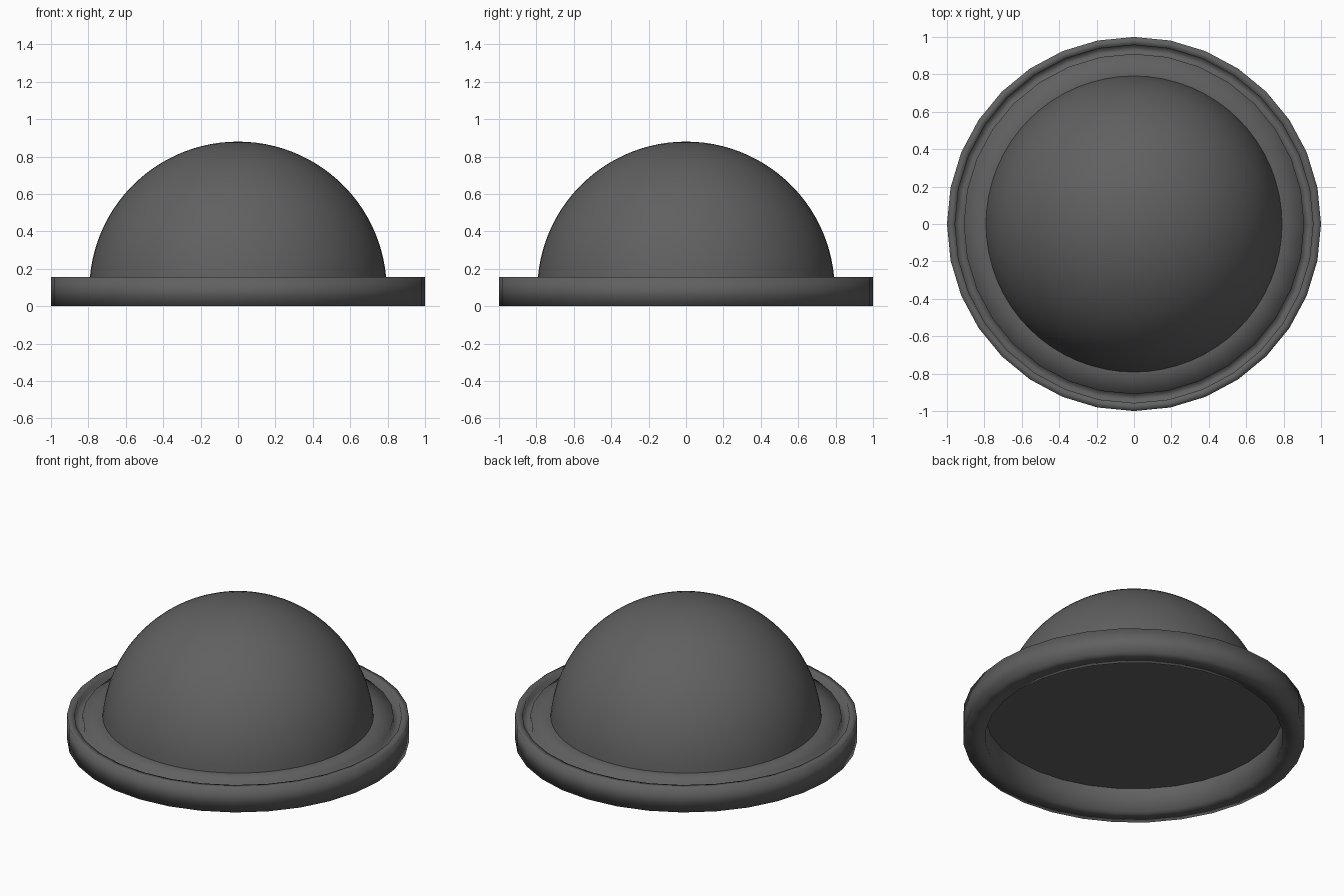
import bpy, bmesh, math

if "Cube" in bpy.data.objects:
    bpy.data.objects.remove(bpy.data.objects["Cube"])

# Dark grey finish shared by all parts
dark = bpy.data.materials.new("dark_grey")
dark.diffuse_color = (0.118, 0.118, 0.118, 1)
dark.use_nodes = True
dark.node_tree.nodes["Principled BSDF"].inputs["Base Color"].default_value = dark.diffuse_color


def lathe(name, profile, sides):
    """Spin an (r, z) profile round the z axis into a smooth-shaded object."""
    bm = bmesh.new()
    rings = []
    for r, z in profile:
        if r < 1e-6:
            rings.append([bm.verts.new((0, 0, z))] * sides)
        else:
            rings.append([bm.verts.new((r * math.cos(2 * math.pi * i / sides),
                                        r * math.sin(2 * math.pi * i / sides), z))
                          for i in range(sides)])
    for a, b in zip(rings, rings[1:]):
        for i in range(sides):
            j = (i + 1) % sides
            quad = [a[i], a[j], b[j], b[i]]
            bm.faces.new(list(dict.fromkeys(quad)))
    for f in bm.faces:
        f.smooth = True
    mesh = bpy.data.meshes.new(name)
    bm.to_mesh(mesh)
    bm.free()
    mesh.materials.append(dark)
    obj = bpy.data.objects.new(name, mesh)
    bpy.context.collection.objects.link(obj)
    return obj


SIDES = 32
PLATE_Z, TOP_Z = 0.153, 0.157

# Base ring: inner wall, foot, outer wall, rim, groove, inner shelf
lathe("base_ring", [(0.87, PLATE_Z), (0.87, 0), (1, 0), (1, TOP_Z), (0.957, TOP_Z),
                    (0.957, 0.12), (0.91, 0.12), (0.91, TOP_Z), (0.785, TOP_Z)], SIDES)

# Flat underside recessed inside the ring
lathe("base_plate", [(0, PLATE_Z), (0.87, PLATE_Z)], SIDES)

# Dome: spherical cap rising from the shelf
R, C, STEPS = 0.795, 0.085, 24
start = math.asin((PLATE_Z - C) / R)
angles = [start + (math.pi / 2 - start) * i / STEPS for i in range(STEPS + 1)]
lathe("dome", [(R * math.cos(a), C + R * math.sin(a)) for a in angles], 64)
